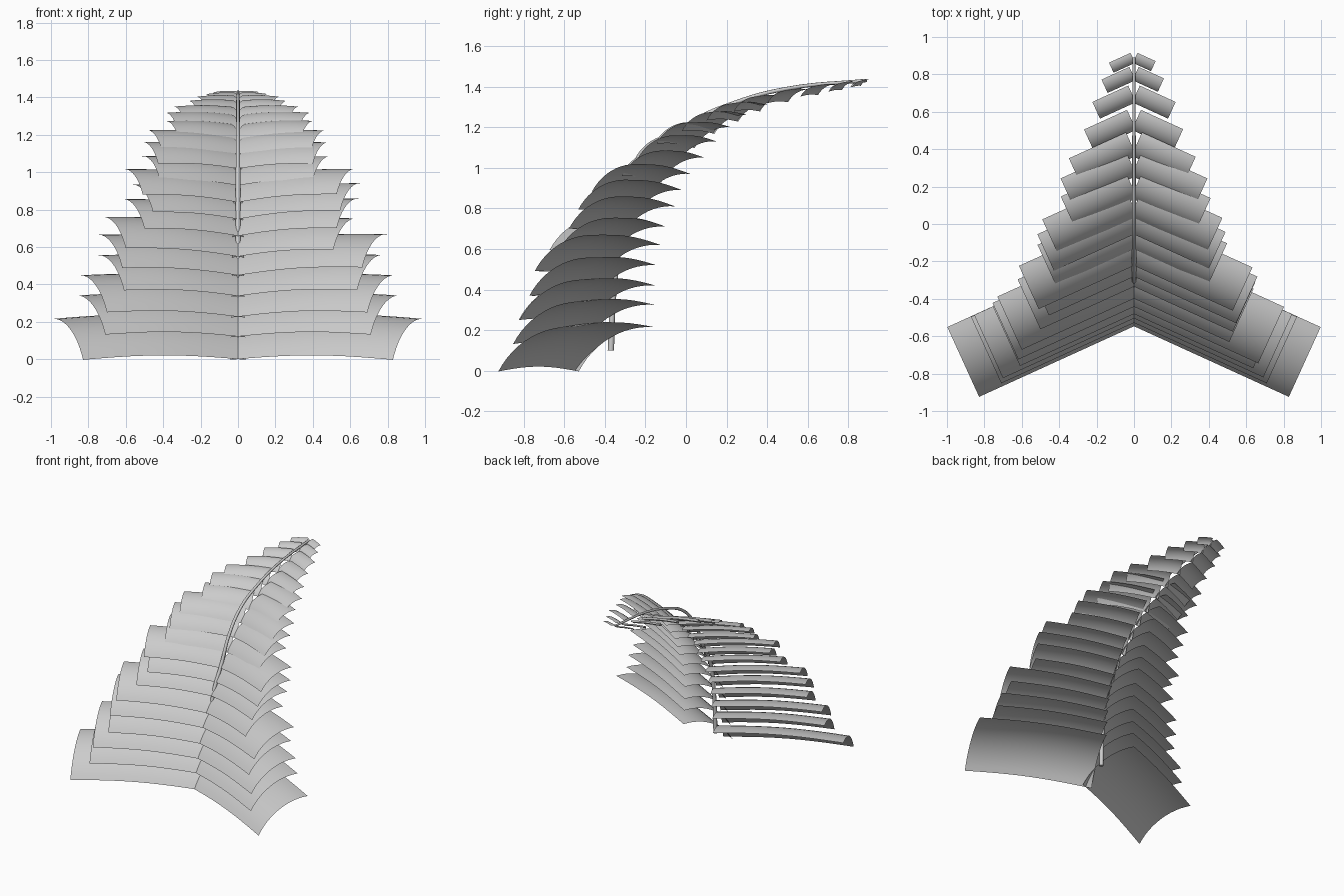
import bpy
import math
from mathutils import Vector

cube = bpy.data.objects.get("Cube")
if cube:
    bpy.data.objects.remove(cube, do_unlink=True)

# One plain colour for everything
grey = bpy.data.materials.new("light_grey")
grey.use_nodes = True
colour = (0.6, 0.6, 0.6, 1)
grey.diffuse_color = colour
grey.node_tree.nodes["Principled BSDF"].inputs["Base Color"].default_value = colour

# Inner rear corner of every leaf pair, from the bottom to the tip
CORNER_Y = [-.155, -.155, -.15, -.145, -.125, -.1, -.055, -.02, .02, .09,
            .15, .22, .3, .4, .49, .61, .74, .84, .915]
CORNER_Z = [.215, .325, .42, .52, .62, .71, .81, .89, .97, 1.05,
            1.13, 1.2, 1.26, 1.31, 1.35, 1.385, 1.41, 1.425, 1.435]
# Leaf lengths on each side
LEFT = [.91, .78, .76, .7, .73, .56, .58, .6, .58, .44,
        .44, .43, .37, .36, .3, .235, .2, .14, .1]
RIGHT = [.91, .78, .77, .67, .68, .66, .55, .5, .56, .46,
         .47, .45, .35, .36, .32, .24, .2, .155, .12]

YAW = math.radians(24.5)
ALONG = Vector((math.cos(YAW), -math.sin(YAW), 0))
ACROSS = Vector((math.sin(YAW), math.cos(YAW), 0))
STEPS_U, STEPS_V = 10, 12


def arc_section():
    """Unit-wide arched profile, steep in front and level at the rear."""
    start, end = math.radians(60), math.radians(-4)
    span = math.sin(start) - math.sin(end)
    points = []
    for k in range(STEPS_V + 1):
        a = start + (end - start) * k / STEPS_V
        points.append(((math.sin(start) - math.sin(a)) / span,
                       (math.cos(a) - math.cos(start)) / span))
    return points


SECTION = arc_section()


def make_leaf(name, index, length, side):
    """Thin arched sheet swept outward from the stem."""
    width = .41 - .0195 * index
    overlap = .1 * width
    rise = SECTION[-1][1] * width
    corner = Vector((0, CORNER_Y[index], CORNER_Z[index] - rise))
    origin = corner - ACROSS * width
    origin.x = -overlap
    lift = .08 * math.sin(math.pi * index / 14)
    reach = length + overlap / ALONG.x
    verts, faces = [], []
    for i in range(STEPS_U + 1):
        u = i / STEPS_U
        bulge = .025 * reach * math.sin(math.pi * u) + lift * reach * u
        for s, z in SECTION:
            p = origin + ALONG * (reach * u) + ACROSS * (width * s)
            verts.append((side * p.x, p.y, p.z + z * width + bulge))
    row = STEPS_V + 1
    for i in range(STEPS_U):
        for j in range(STEPS_V):
            a = i * row + j
            face = (a, a + row, a + row + 1, a + 1)
            faces.append(face if side > 0 else face[::-1])
    mesh = bpy.data.meshes.new(name)
    mesh.from_pydata(verts, [], faces)
    mesh.materials.append(grey)
    mesh.shade_smooth()
    leaf = bpy.data.objects.new(name, mesh)
    bpy.context.collection.objects.link(leaf)


# Leaf pairs
for n in range(len(CORNER_Y)):
    make_leaf(f"left_leaf_{n + 1}", n, LEFT[n], 1)
    make_leaf(f"right_leaf_{n + 1}", n, RIGHT[n], -1)

# Bent, tapering stem
path = [(-.37, .1), (-.355, .4), (-.31, .67), (-.2, .88), (-.12, 1.05),
        (.03, 1.22), (.24, 1.32), (.5, 1.39), (.89, 1.43)]
curve = bpy.data.curves.new("stem", "CURVE")
curve.dimensions = "3D"
curve.bevel_depth = .014
curve.bevel_resolution = 2
curve.use_fill_caps = True
curve.resolution_u = 6
spline = curve.splines.new("BEZIER")
spline.bezier_points.add(len(path) - 1)
for k, (y, z) in enumerate(path):
    point = spline.bezier_points[k]
    point.co = (0, y, z)
    point.handle_left_type = point.handle_right_type = "AUTO"
    point.radius = 1.1 - .5 * k / (len(path) - 1)
curve.materials.append(grey)
stem = bpy.data.objects.new("stem", curve)
bpy.context.collection.objects.link(stem)
